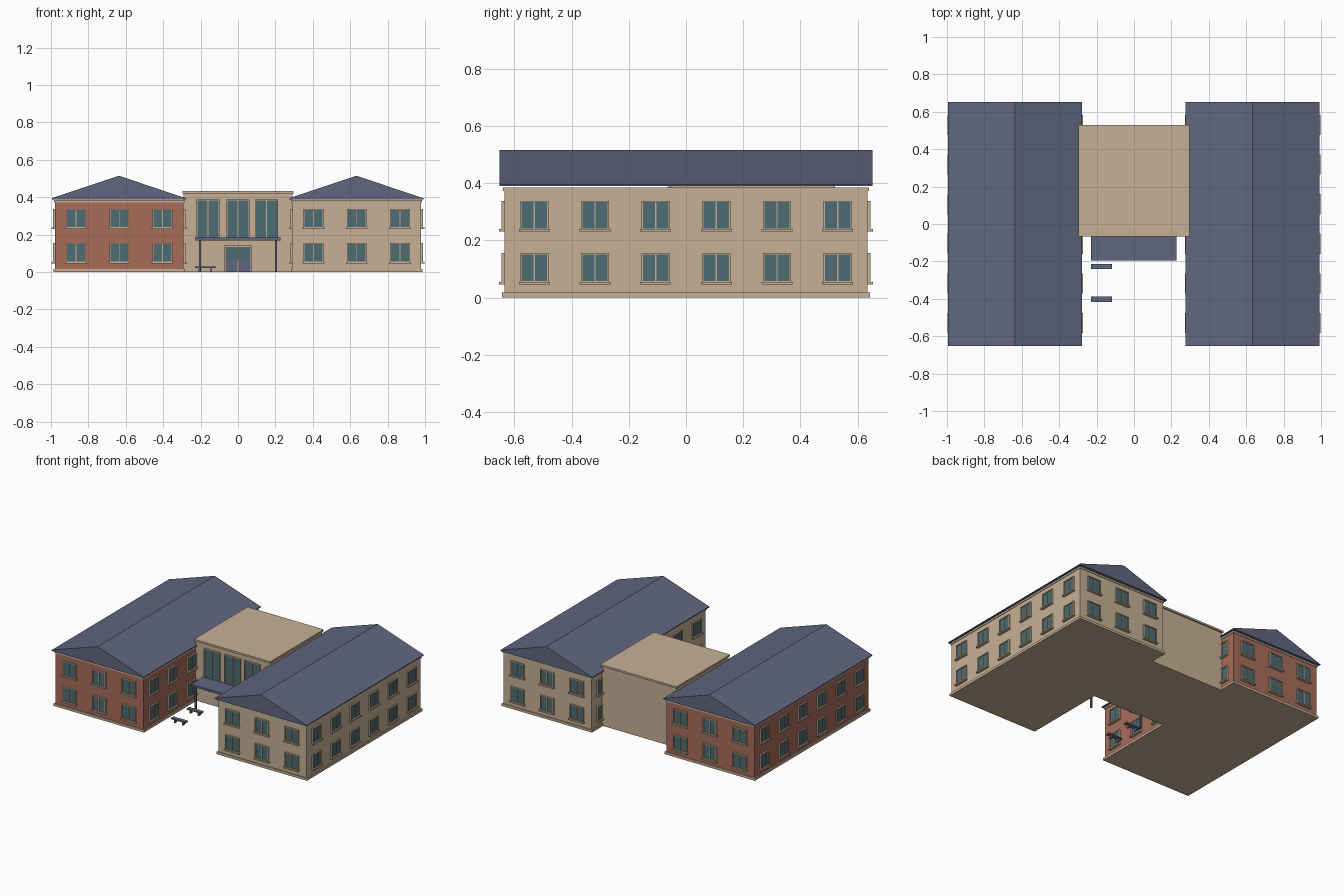
import bpy, bmesh, math
from mathutils import Matrix, Vector

if "Cube" in bpy.data.objects:
    bpy.data.objects.remove(bpy.data.objects["Cube"])


def material(name, rgb):
    m = bpy.data.materials.new(name)
    m.diffuse_color = (*rgb, 1)
    m.use_nodes = True
    m.node_tree.nodes["Principled BSDF"].inputs["Base Color"].default_value = m.diffuse_color
    return m


BEIGE = material("beige_stone", (0.565, 0.435, 0.302))
BRICK = material("red_brick", (0.392, 0.150, 0.102))
SLATE = material("slate_blue", (0.119, 0.133, 0.212))
GLASS = material("teal_glass", (0.074, 0.150, 0.172))


def add_box(bm, lo, hi, mat=Matrix()):
    """Axis-aligned box between two corners, then moved by mat."""
    lo, hi = Vector(lo), Vector(hi)
    m = mat @ Matrix.Translation((lo + hi) / 2) @ Matrix.Diagonal((*(hi - lo), 1))
    bmesh.ops.create_cube(bm, size=1, matrix=m)


def finish(bm, name, mat):
    mesh = bpy.data.meshes.new(name)
    bm.to_mesh(mesh)
    bm.free()
    mesh.materials.append(mat)
    ob = bpy.data.objects.new(name, mesh)
    bpy.context.collection.objects.link(ob)
    return ob


def boxes(name, mat, items):
    bm = bmesh.new()
    for lo, hi in items:
        add_box(bm, lo, hi)
    return finish(bm, name, mat)


def add_window(frame, glass, m, w, z0, z1, sill=True):
    """Two-pane window; local -y points out of the wall."""
    h, t, d = w / 2, 0.005, 0.010
    for x in (-h + t / 2, 0, h - t / 2):                       # jambs and mullion
        add_box(frame, (x - t / 2, -d, z0), (x + t / 2, 0, z1), m)
    for z in (z0, z1 - t):                                     # rails
        add_box(frame, (-h, -d, z), (h, 0, z + t), m)
    if sill:
        add_box(frame, (-h - 0.005, -0.018, z0 - 0.006), (h + 0.005, 0, z0 + 0.003), m)
    add_box(glass, (-h + 0.002, -0.005, z0 + 0.002), (h - 0.002, 0, z1 - 0.002), m)


HW, HL = 0.344, 0.635          # wing wall half width and half length
FLOORS = ((0.052, 0.156), (0.236, 0.338))


def wing(name, cx, roof_cx, wall_mat, inner_angle):
    # Walls with base course and cornice
    boxes(name + "_walls", wall_mat, [((cx - HW, -HL, 0.003), (cx + HW, HL, 0.382))])
    e = 0.008
    boxes(name + "_base_and_cornice", BEIGE, [
        ((cx - HW - e, -HL - e, 0), (cx + HW + e, HL + e, 0.017)),
        ((cx - HW - 0.004, -HL - 0.004, 0.373), (cx + HW + 0.004, HL + 0.004, 0.385))])

    # Gable roof extruded from its end profile
    bm = bmesh.new()
    r, y = 0.358, 0.652
    prof = [(-r, 0.389), (r, 0.389), (r, 0.395), (0, 0.515), (-r, 0.395)]
    face = bm.faces.new([bm.verts.new((roof_cx + x, -y, z)) for x, z in prof])
    ext = bmesh.ops.extrude_face_region(bm, geom=[face])
    moved = [v for v in ext["geom"] if isinstance(v, bmesh.types.BMVert)]
    bmesh.ops.translate(bm, verts=moved, vec=(0, 2 * y, 0))
    bmesh.ops.recalc_face_normals(bm, faces=bm.faces)
    finish(bm, name + "_roof", SLATE)

    # Windows on all four sides
    frame, glass = bmesh.new(), bmesh.new()
    ends = [-0.231, 0, 0.231]
    sides = [-0.53, -0.318, -0.106, 0.106, 0.318, 0.53]
    for angle, dist, spots in ((0, HL, ends), (180, HL, ends),
                               (90, HW, sides), (-90, HW, sides)):
        rot = Matrix.Translation((cx, 0, 0)) @ Matrix.Rotation(math.radians(angle), 4, 'Z')
        for s in spots:
            m = rot @ Matrix.Translation((s, -dist, 0))
            # Skip the ones buried in the central block
            if angle == inner_angle and -0.05 < m.translation.y < 0.45:
                continue
            for z0, z1 in FLOORS:
                add_window(frame, glass, m, 0.098 if dist == HW else 0.106, z0, z1)
    finish(frame, name + "_window_frames", BEIGE)
    finish(glass, name + "_window_glass", GLASS)


wing("left_wing", -0.635, -0.637, BRICK, 90)
wing("right_wing", 0.635, 0.633, BEIGE, -90)

# Central block with flat roof slab
FRONT = -0.055
boxes("central_block", BEIGE, [((-0.292, FRONT, 0), (0.292, 0.52, 0.422))])
boxes("central_roof_slab", BEIGE, [((-0.297, -0.066, 0.421), (0.297, 0.53, 0.434))])

# Tall windows above the entrance
frame, glass = bmesh.new(), bmesh.new()
for x in (-0.16, 0, 0.153):
    add_window(frame, glass, Matrix.Translation((x, FRONT, 0)), 0.124, 0.178, 0.388, False)
finish(frame, "tall_window_frames", BEIGE)
finish(glass, "tall_window_glass", GLASS)

# Entrance door
boxes("door_frame", BEIGE, [
    ((-0.075, FRONT - 0.012, 0), (-0.068, FRONT, 0.143)),
    ((0.068, FRONT - 0.012, 0), (0.075, FRONT, 0.143)),
    ((-0.075, FRONT - 0.012, 0.134), (0.075, FRONT, 0.143))])
boxes("door_panels", SLATE, [
    ((-0.068, FRONT - 0.006, 0), (-0.002, FRONT, 0.134)),
    ((0.002, FRONT - 0.006, 0), (0.068, FRONT, 0.134))])
boxes("door_glass", GLASS, [
    ((-0.064, FRONT - 0.009, 0.062), (-0.003, FRONT, 0.131)),
    ((0.003, FRONT - 0.009, 0.062), (0.064, FRONT, 0.131))])

# Entrance canopy and posts
boxes("canopy", SLATE, [((-0.229, -0.195, 0.170), (0.227, FRONT, 0.184))])
boxes("canopy_posts", SLATE, [
    ((x - 0.005, -0.183, 0), (x + 0.005, -0.173, 0.172)) for x in (-0.204, 0.204)])

# Two benches in the forecourt
for i, y in enumerate((-0.227, -0.402)):
    parts = [((-0.231, y - 0.014, 0.022), (-0.118, y + 0.014, 0.031))]
    for x in (-0.206, -0.143):
        parts.append(((x - 0.005, y - 0.010, 0), (x + 0.005, y + 0.010, 0.024)))
    boxes("bench_%d" % (i + 1), SLATE, parts)
